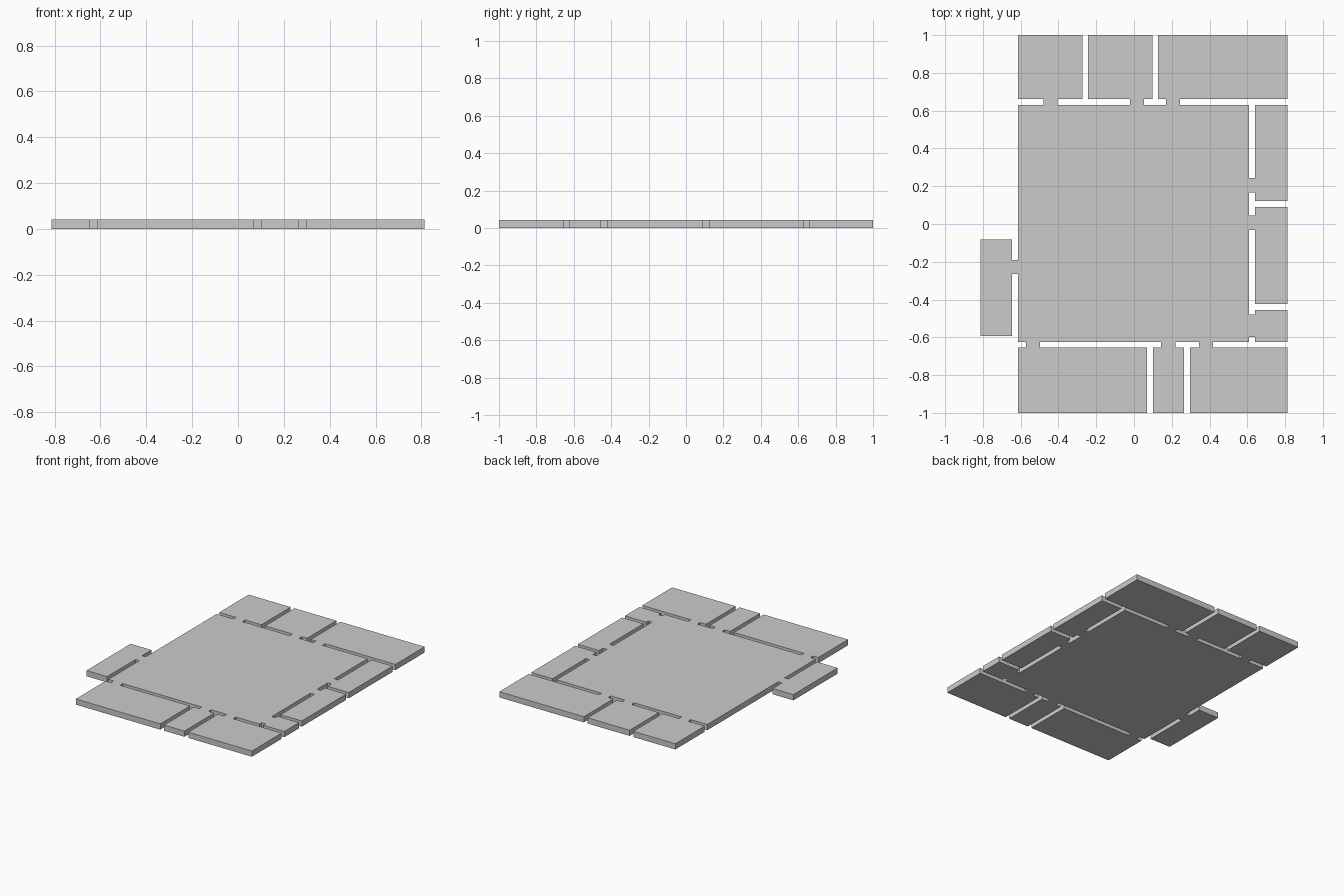
import bpy, bmesh

if "Cube" in bpy.data.objects:
    bpy.data.objects.remove(bpy.data.objects["Cube"])

H = 0.042                                # slab thickness
X0, X1, Y0, Y1 = -0.614, 0.61, -0.624, 0.63   # central hall
G = 0.031                                # gap between hall and side rooms
EX = 0.813                               # outer extent in x

rects = [(X0, X1, Y0, Y1)]

# back and front rows: (room start, room end, doorway start, doorway end) along x
back = [(X0, -0.273, -0.48, -0.405), (-0.243, 0.097, -0.021, 0.054), (0.128, EX, 0.17, 0.244)]
front = [(X0, 0.07, -0.571, -0.497), (0.101, 0.266, 0.144, 0.22), (0.297, EX, 0.345, 0.419)]
for a, b, c, d in back:
    rects += [(a, b, Y1 + G, 1.0), (c, d, Y1, Y1 + G)]
for a, b, c, d in front:
    rects += [(a, b, -1.0, Y0 - G), (c, d, Y0 - G, Y0)]

# right-hand column and single left room: same layout along y
right = [(0.122, Y1, 0.167, 0.243), (-0.423, 0.091, -0.031, 0.044), (Y0, -0.454, -0.598, -0.48)]
left = [(-0.594, -0.082, -0.265, -0.19)]
for a, b, c, d in right:
    rects += [(X1 + G, EX, a, b), (X1, X1 + G, c, d)]
for a, b, c, d in left:
    rects += [(-EX, X0 - G, a, b), (X0 - G, X0, c, d)]

# merge the rectangles into one outline through a shared grid of cells
xs = sorted({v for r in rects for v in r[:2]})
ys = sorted({v for r in rects for v in r[2:]})
bm = bmesh.new()
verts = {}


def vert(i, j):
    if (i, j) not in verts:
        verts[i, j] = bm.verts.new((xs[i], ys[j], 0))
    return verts[i, j]


for i in range(len(xs) - 1):
    for j in range(len(ys) - 1):
        cx, cy = (xs[i] + xs[i + 1]) / 2, (ys[j] + ys[j + 1]) / 2
        if any(a < cx < b and c < cy < d for a, b, c, d in rects):
            bm.faces.new([vert(i, j), vert(i + 1, j), vert(i + 1, j + 1), vert(i, j + 1)])

# raise the outline into a solid slab and clean up flat faces
res = bmesh.ops.extrude_face_region(bm, geom=bm.faces[:], use_keep_orig=True)
top = [g for g in res["geom"] if isinstance(g, bmesh.types.BMVert)]
bmesh.ops.translate(bm, verts=top, vec=(0, 0, H))
bmesh.ops.recalc_face_normals(bm, faces=bm.faces[:])
bmesh.ops.dissolve_limit(bm, angle_limit=0.01, verts=bm.verts[:], edges=bm.edges[:])
bmesh.ops.recalc_face_normals(bm, faces=bm.faces[:])

mesh = bpy.data.meshes.new("floor_plan_slab")
bm.to_mesh(mesh)
bm.free()
obj = bpy.data.objects.new("floor_plan_slab", mesh)
bpy.context.collection.objects.link(obj)
